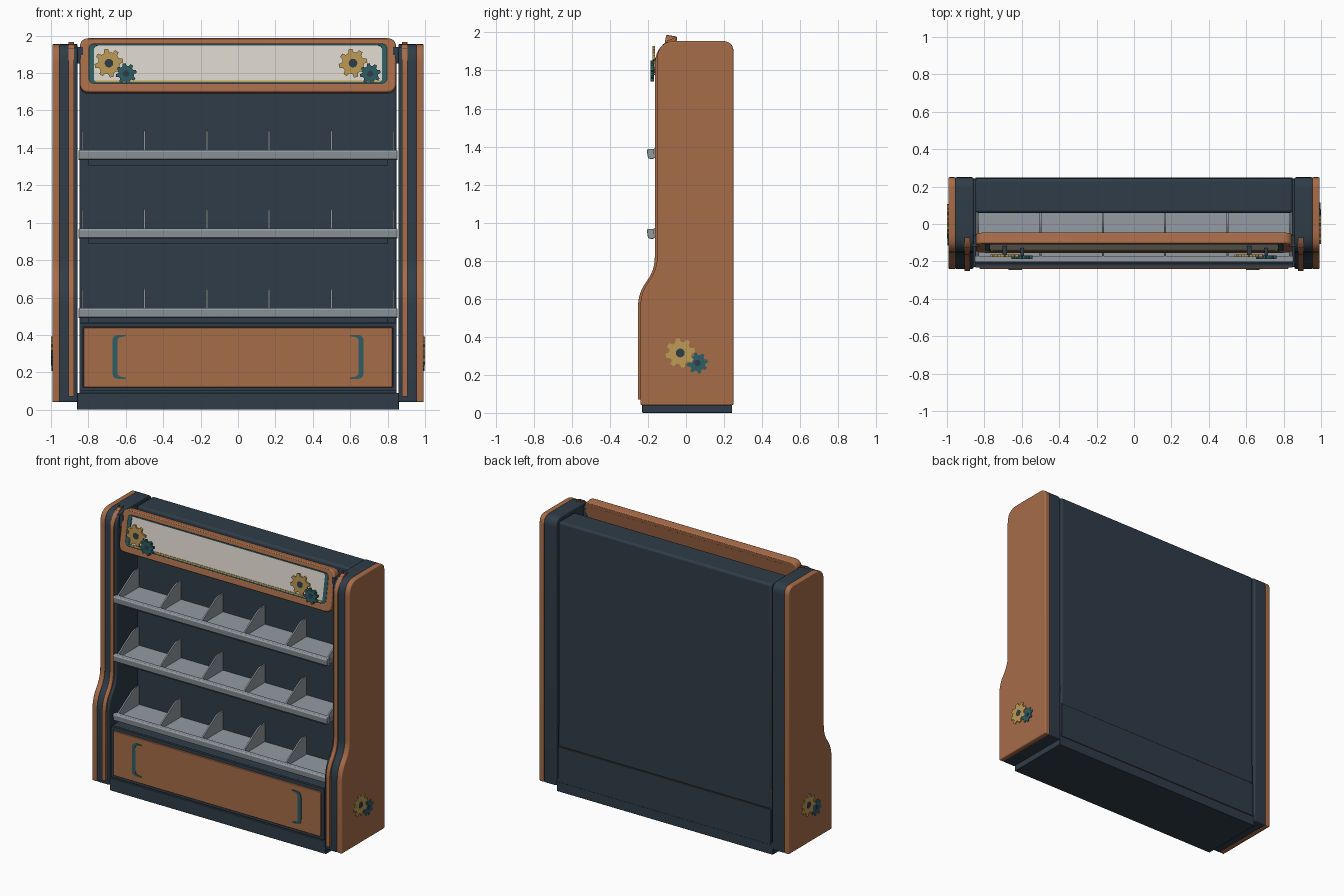
import bpy, bmesh
from math import sin, cos, pi, radians
from mathutils import Vector

cube = bpy.data.objects.get("Cube")
if cube:
    bpy.data.objects.remove(cube)


def material(name, rgb):
    m = bpy.data.materials.new(name)
    m.use_nodes = True
    m.diffuse_color = (*rgb, 1)
    m.node_tree.nodes["Principled BSDF"].inputs["Base Color"].default_value = (*rgb, 1)
    return m


COPPER = material("copper", (0.39, 0.15, 0.066))
NAVY = material("navy", (0.028, 0.046, 0.065))
GREY = material("shelf grey", (0.29, 0.33, 0.36))
CREAM = material("cream", (0.67, 0.63, 0.57))
TEAL = material("teal", (0.027, 0.11, 0.125))
BRASS = material("brass", (0.52, 0.33, 0.09))


def place(axis, d, p):
    return (d, p[0], p[1]) if axis == "X" else (p[0], d, p[1])


def finish(name, bm, mat, bevel=0.0, segments=3):
    bmesh.ops.recalc_face_normals(bm, faces=bm.faces)
    mesh = bpy.data.meshes.new(name)
    bm.to_mesh(mesh)
    bm.free()
    mesh.materials.append(mat)
    ob = bpy.data.objects.new(name, mesh)
    bpy.context.collection.objects.link(ob)
    if bevel:
        mod = ob.modifiers.new("Bevel", "BEVEL")
        mod.width, mod.segments = bevel, segments
        mod.limit_method, mod.angle_limit = "ANGLE", radians(40)
    bpy.ops.object.select_all(action="DESELECT")
    ob.select_set(True)
    bpy.context.view_layer.objects.active = ob
    bpy.ops.object.shade_smooth_by_angle(angle=radians(30))
    return ob


def prism(name, pts, axis, lo, hi, mat, bevel=0.0):
    """Extrude a closed outline along an axis."""
    bm = bmesh.new()
    a, b = ([bm.verts.new(place(axis, d, p)) for p in pts] for d in (lo, hi))
    bm.faces.new(a)
    bm.faces.new(b)
    for i in range(len(pts)):
        j = (i + 1) % len(pts)
        bm.faces.new((a[i], a[j], b[j], b[i]))
    return finish(name, bm, mat, bevel)


def box(name, x, y, z, mat, bevel=0.0):
    pts = [(x[0], z[0]), (x[1], z[0]), (x[1], z[1]), (x[0], z[1])]
    return prism(name, pts, "Y", y[0], y[1], mat, bevel)


def ring(name, outer, inner, lo, hi, mat, bevel=0.0):
    """Frame between two outlines that have equal point counts."""
    bm = bmesh.new()
    loops = [[bm.verts.new((p[0], d, p[1])) for p in pts]
             for pts, d in ((outer, lo), (outer, hi), (inner, hi), (inner, lo))]
    n = len(outer)
    for k in range(4):
        a, b = loops[k], loops[(k + 1) % 4]
        for i in range(n):
            j = (i + 1) % n
            bm.faces.new((a[i], a[j], b[j], b[i]))
    return finish(name, bm, mat, bevel, 2)


def rounded(corners, steps=6):
    """Round each (a, b, radius) corner with a small curve."""
    out = []
    for i, (a, b, r) in enumerate(corners):
        p = Vector((a, b))
        if r == 0:
            out.append((a, b))
            continue
        u = (Vector(corners[i - 1][:2]) - p).normalized() * r
        v = (Vector(corners[(i + 1) % len(corners)][:2]) - p).normalized() * r
        for s in range(steps + 1):
            t = s / steps
            q = p + u * (1 - t) ** 2 + v * t ** 2
            out.append((q.x, q.y))
    return out


def round_rect(w, h, r, dz=0.0):
    return rounded([(-w, dz - h, r), (w, dz - h, r), (w, dz + h, r), (-w, dz + h, r)])


def gear(name, axis, centre, lo, hi, radius, mat, teeth=8):
    pts = []
    for i in range(teeth):
        for off, k in ((-0.32, 0.76), (-0.17, 1), (0.17, 1), (0.32, 0.76)):
            t = 2 * pi * (i + off) / teeth + 0.2
            pts.append((centre[0] + radius * k * cos(t), centre[1] + radius * k * sin(t)))
    prism(name, pts, axis, lo, hi, mat)
    hub = [(centre[0] + radius * 0.3 * cos(t * pi / 8),
            centre[1] + radius * 0.3 * sin(t * pi / 8)) for t in range(16)]
    grow = 0.001 if hi > lo else -0.001
    prism(name + "_hub", hub, axis, lo, hi + grow, NAVY)


# Side walls: navy core, copper outer cladding, copper trim on the front edge
side_profile = rounded([
    (-0.24, 0.04, 0.01), (0.25, 0.04, 0.01), (0.25, 1.955, 0.06),
    (-0.152, 1.955, 0.1), (-0.152, 0.75, 0.07), (-0.24, 0.63, 0.07)])
front_edge = rounded([
    (-0.252, 0.07, 0), (-0.252, 0.63, 0.07), (-0.164, 0.75, 0.07),
    (-0.164, 1.93, 0.1), (-0.1, 1.955, 0)])
back_edge = [(y + 0.03, z - (0.02 if z > 1.8 else 0)) for y, z in reversed(front_edge)]
for s, tag in ((1, "left"), (-1, "right")):
    prism(tag + "_side_core", side_profile, "X", s * 0.858, s * 0.957, NAVY, 0.012)
    prism(tag + "_side_cladding", side_profile, "X", s * 0.953, s * 0.993, COPPER, 0.016)
    prism(tag + "_side_trim", front_edge + back_edge, "X", s * 0.876, s * 0.906, COPPER, 0.008)
    box(tag + "_sign_bracket", sorted((s * 0.83, s * 0.87)), (-0.12, -0.06), (1.85, 1.94), NAVY)
    gear(tag + "_large_side_gear", "X", (-0.03 * s, 0.315), s * 0.99, s * 0.999, 0.078, BRASS)
    gear(tag + "_small_side_gear", "X", (0.06 * s, 0.262), s * 0.99, s * 0.998, 0.056, TEAL)

# Cabinet body
box("plinth", (-0.86, 0.86), (-0.23, 0.243), (0, 0.09), NAVY, 0.004)
box("base_cabinet", (-0.848, 0.848), (-0.215, 0.24), (0.085, 0.47), NAVY, 0.006)
box("back_wall", (-0.848, 0.848), (0.06, 0.243), (0.32, 1.94), NAVY, 0.015)
box("lower_back_panel", (-0.848, 0.848), (0.2, 0.248), (0.07, 0.325), NAVY, 0.004)

# Drawer front with a navy surround and two teal pulls
ring("drawer_surround",
     [(-0.848, 0.1), (0.848, 0.1), (0.848, 0.465), (-0.848, 0.465)],
     [(-0.828, 0.118), (0.828, 0.118), (0.828, 0.442), (-0.828, 0.442)],
     -0.232, -0.21, NAVY)
box("drawer_front", (-0.825, 0.825), (-0.241, -0.21), (0.12, 0.44), COPPER, 0.004)
for s, tag in ((1, "left"), (-1, "right")):
    pull = rounded([(0.6, 0.165, 0), (0.672, 0.165, 0.035), (0.672, 0.4, 0.035), (0.6, 0.4, 0),
                    (0.6, 0.393, 0), (0.645, 0.385, 0.02), (0.645, 0.18, 0.02), (0.6, 0.172, 0)])
    prism(tag + "_drawer_pull", [(s * x, z) for x, z in pull], "Y", -0.246, -0.238, TEAL)

# Three shelves with lips, dividers and a strip below each
for n, z in enumerate((0.49, 0.915, 1.335)):
    tag = ("lower", "middle", "upper")[n]
    box(tag + "_shelf", (-0.845, 0.845), (-0.19, 0.065), (z + 0.005, z + 0.025), GREY)
    lip = [(-0.185, z), (-0.2, z + 0.005), (-0.206, z + 0.045), (-0.2, z + 0.053),
           (-0.17, z + 0.053), (-0.17, z)]
    prism(tag + "_shelf_lip", lip, "X", -0.852, 0.852, GREY, 0.003)
    box(tag + "_shelf_strip", (-0.8, 0.8), (-0.15, -0.11), (z - 0.03, z + 0.006), NAVY)
    fin = rounded([(-0.175, z + 0.02, 0), (0.065, z + 0.02, 0), (0.065, z + 0.157, 0),
                   (0.0, z + 0.157, 0.03), (-0.175, z + 0.05, 0)])
    for k in range(6):
        x = -0.833 + k * 0.3332
        prism(f"{tag}_divider_{k + 1}", fin, "X", x - 0.005, x + 0.005, GREY)

# Header sign, leaning back
HOLE = 0.007
sign = [
    ring("sign_frame", round_rect(0.845, 0.147, 0.05), round_rect(0.795, 0.105, 0.03, HOLE),
         -0.03, 0.03, COPPER, 0.008),
    prism("sign_back", round_rect(0.82, 0.13, 0.03), "Y", 0.0, 0.029, COPPER),
    prism("sign_face", round_rect(0.79, 0.102, 0.03, HOLE), "Y", -0.022, 0.01, CREAM),
    ring("sign_inner_rim", round_rect(0.797, 0.107, 0.03, HOLE),
         round_rect(0.77, 0.099, 0.02, HOLE), -0.028, 0.0, TEAL),
    box("sign_brass_line", (-0.765, 0.765), (-0.027, -0.02), (-0.094, -0.083), BRASS),
]
for ob in sign:
    ob.location = (0, -0.1, 1.838)
    ob.rotation_euler.x = radians(-10)

# Gear pairs in front of the sign, each on an axle
for x, tag in ((-0.69, "right"), (0.615, "left")):
    gear(tag + "_large_sign_gear", "Y", (x, 1.853), -0.162, -0.176, 0.077, BRASS)
    gear(tag + "_small_sign_gear", "Y", (x + 0.092, 1.797), -0.168, -0.186, 0.056, TEAL)
    box(tag + "_large_gear_axle", (x - 0.012, x + 0.012), (-0.165, -0.11), (1.841, 1.865), NAVY)
    box(tag + "_small_gear_axle", (x + 0.082, x + 0.102), (-0.17, -0.11), (1.787, 1.807), NAVY)
